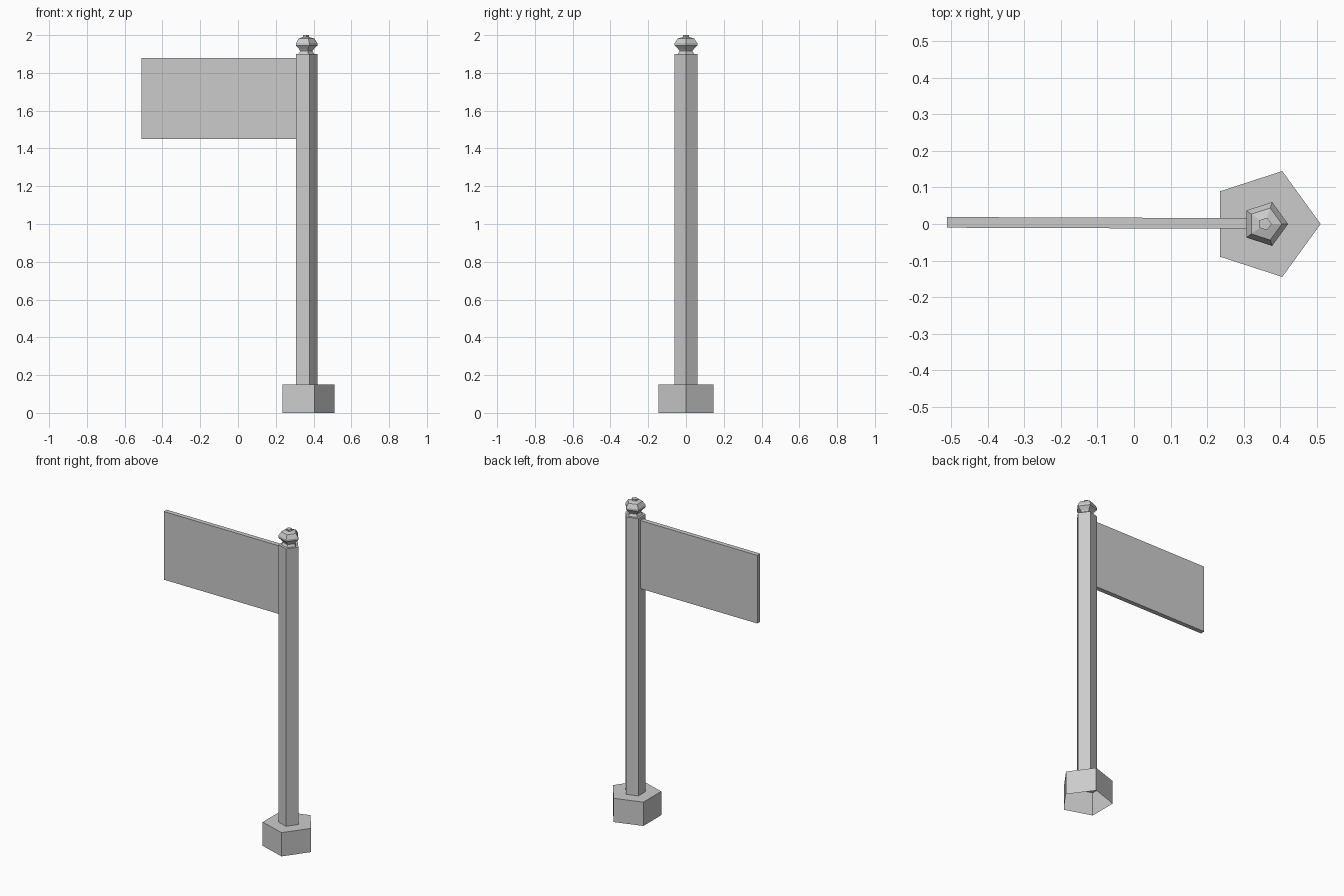
import bpy, bmesh, math
from mathutils import Matrix

cube = bpy.data.objects.get("Cube")
if cube:
    bpy.data.objects.remove(cube, do_unlink=True)

POST_X = 0.358
SIDES = 5

grey = bpy.data.materials.new("plain grey")
grey.use_nodes = True
grey.diffuse_color = (0.6, 0.6, 0.6, 1)
grey.node_tree.nodes["Principled BSDF"].inputs["Base Color"].default_value = grey.diffuse_color


def finish(name, bm):
    bmesh.ops.recalc_face_normals(bm, faces=bm.faces)
    mesh = bpy.data.meshes.new(name)
    bm.to_mesh(mesh)
    bm.free()
    mesh.materials.append(grey)
    obj = bpy.data.objects.new(name, mesh)
    bpy.context.collection.objects.link(obj)
    return obj


def turned(name, profile):
    """Five-sided part from (radius, height) rings, capped on top, open below."""
    bm = bmesh.new()
    rings = []
    for radius, z in profile:
        angles = [math.tau * i / SIDES for i in range(SIDES)]
        rings.append([bm.verts.new((radius * math.cos(a), radius * math.sin(a), z))
                      for a in angles])
    for low, high in zip(rings, rings[1:]):
        for i in range(SIDES):
            j = (i + 1) % SIDES
            bm.faces.new((low[i], low[j], high[j], high[i]))
    bm.faces.new(rings[-1])
    obj = finish(name, bm)
    obj.location.x = POST_X
    return obj


# Footing, post and ornamental top
turned("base", [(0.152, 0), (0.152, 0.15)])
turned("post", [(0.063, 0.15), (0.063, 1.9)])
turned("finial", [(0.046, 1.9), (0.036, 1.915), (0.042, 1.925), (0.063, 1.945),
                  (0.063, 1.957), (0.046, 1.982), (0.018, 1.99), (0.018, 2.0)])

# Sign panel, set very slightly askew
bm = bmesh.new()
bmesh.ops.create_cube(bm, size=1)
bmesh.ops.scale(bm, vec=(0.825, 0.029, 0.43), verts=bm.verts)
sign = finish("sign_panel", bm)
sign.location = (-0.0985, 0.003, 1.665)
sign.rotation_euler.z = math.radians(-0.2)
